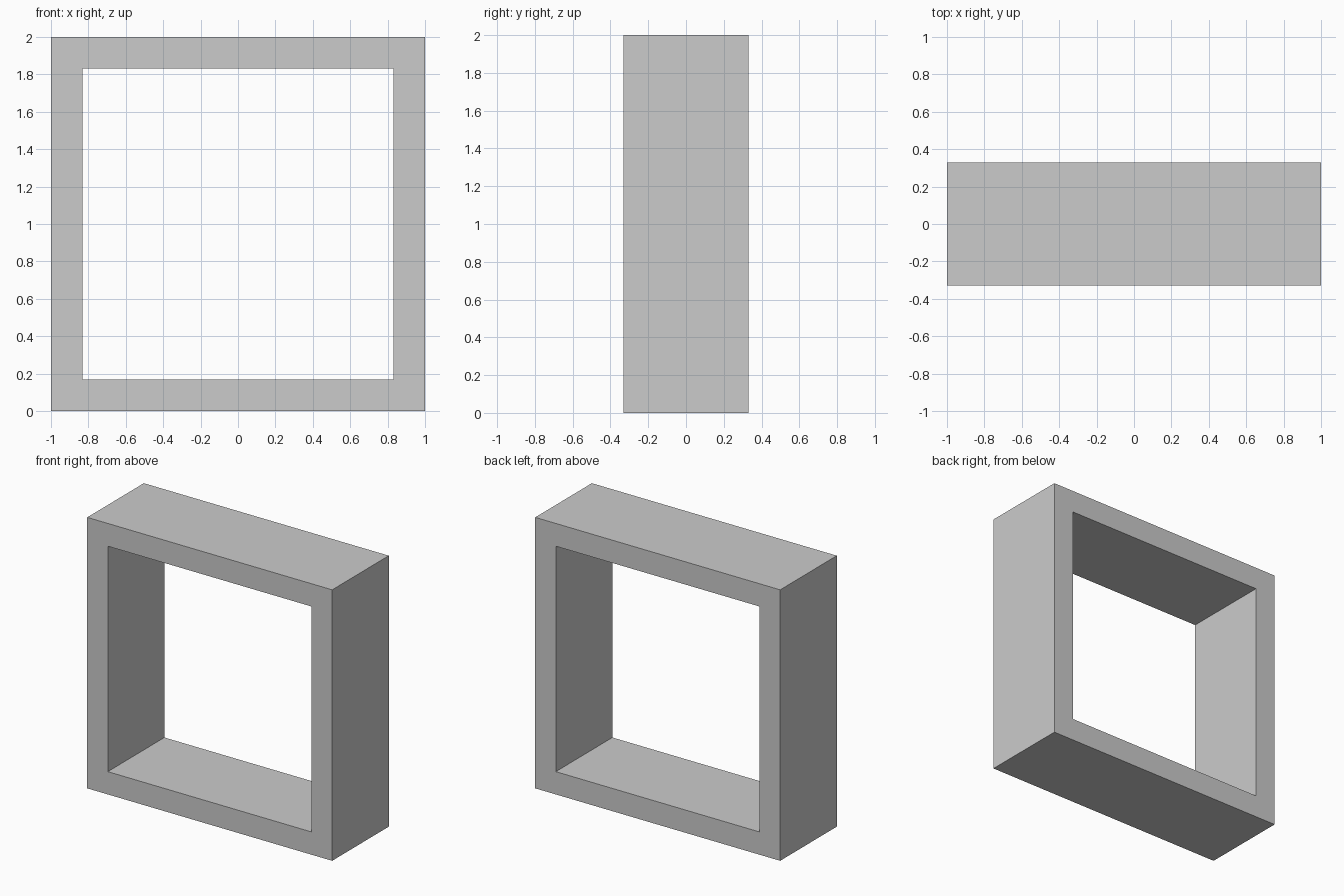
import bpy
import bmesh

if "Cube" in bpy.data.objects:
    bpy.data.objects.remove(bpy.data.objects["Cube"])

SIZE = 2.0        # outer width and height
WALL = 0.168      # wall thickness
DEPTH = 0.66      # front to back


def square_ring(bm, half, y):
    """Four corners of a square centred at mid height."""
    mid = SIZE / 2
    return [bm.verts.new((sx * half, y, mid + sz * half))
            for sx, sz in ((-1, -1), (1, -1), (1, 1), (-1, 1))]


bm = bmesh.new()

# Front face of the frame: outer square with a square opening
outer = square_ring(bm, SIZE / 2, -DEPTH / 2)
inner = square_ring(bm, SIZE / 2 - WALL, -DEPTH / 2)
front = []
for i in range(4):
    j = (i + 1) % 4
    front.append(bm.faces.new((outer[i], outer[j], inner[j], inner[i])))

# Extrude to the back, keeping the front so the frame is closed
result = bmesh.ops.extrude_face_region(bm, geom=front, use_keep_orig=True)
back = [g for g in result["geom"] if isinstance(g, bmesh.types.BMVert)]
bmesh.ops.translate(bm, verts=back, vec=(0, DEPTH, 0))
bmesh.ops.recalc_face_normals(bm, faces=bm.faces[:])

mesh = bpy.data.meshes.new("square_frame")
bm.to_mesh(mesh)
bm.free()
bpy.context.collection.objects.link(bpy.data.objects.new("square_frame", mesh))
